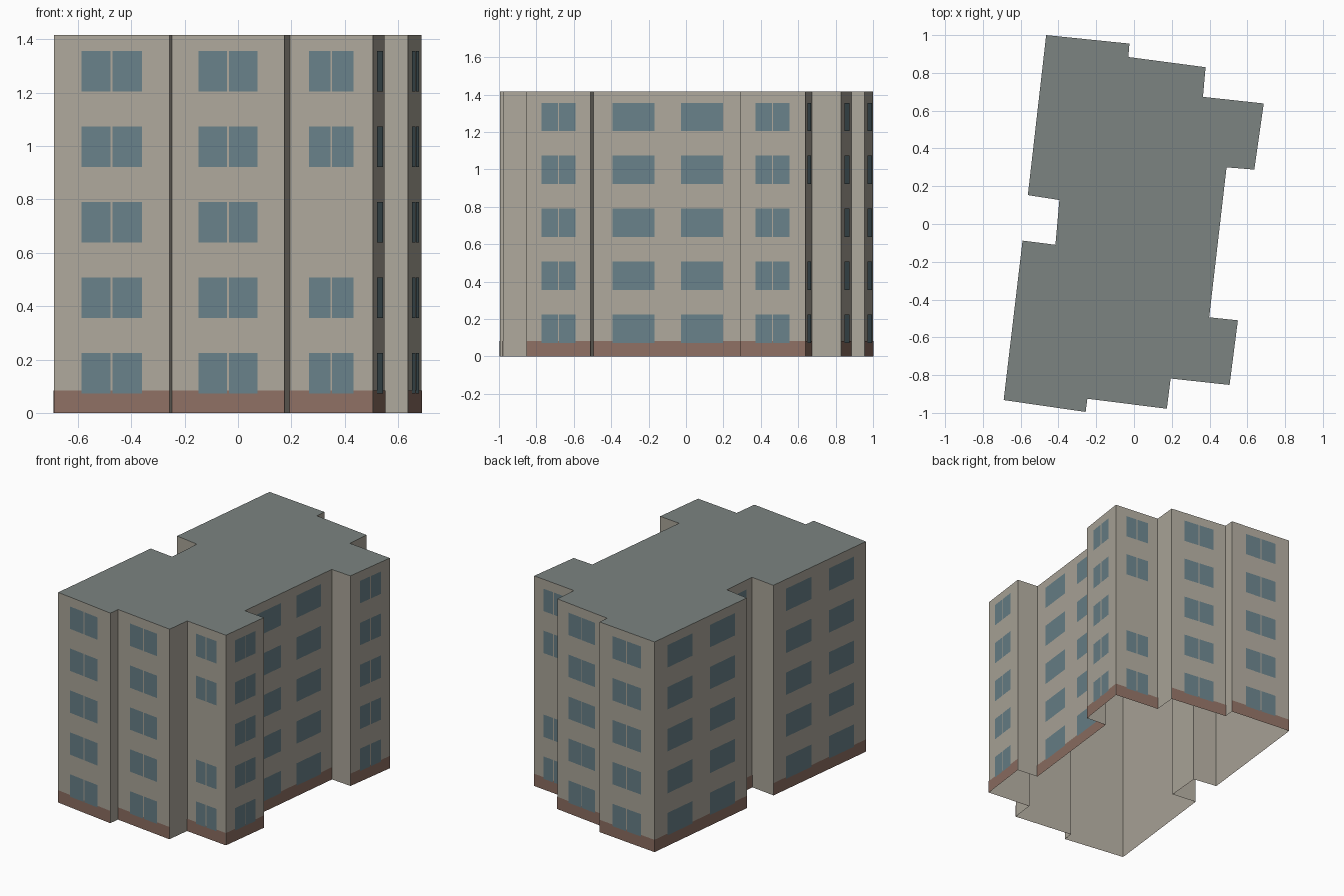
import bpy
from mathutils import Vector

if "Cube" in bpy.data.objects:
    bpy.data.objects.remove(bpy.data.objects["Cube"])

HEIGHT = 1.417
BASE_H = 0.083
FLOORS = 5
PITCH = 0.283
SILL, WIN_H = 0.073, 0.151


def material(name, rgb):
    m = bpy.data.materials.new(name)
    m.diffuse_color = (*rgb, 1)
    m.use_nodes = True
    m.node_tree.nodes["Principled BSDF"].inputs["Base Color"].default_value = m.diffuse_color
    return m


WALL = material("plaster", (0.42, 0.39, 0.33))
ROOF = material("roof_felt", (0.20, 0.23, 0.22))
BRICK = material("brick", (0.27, 0.16, 0.125))
GLASS = material("glass", (0.14, 0.22, 0.25))


def mesh_object(name, verts, faces, mat):
    me = bpy.data.meshes.new(name)
    me.from_pydata(verts, [], faces)
    me.materials.append(mat)
    me.update()
    ob = bpy.data.objects.new(name, me)
    bpy.context.collection.objects.link(ob)
    return ob


def add_quad(store, a, b, s0, s1, z0, z1, off):
    """Upright quad on the wall a-b between distances s0 and s1, pushed outward."""
    d = (b - a).normalized()
    n = Vector((d.y, -d.x)) * off
    p, q = a + d * s0 + n, a + d * s1 + n
    i = len(store[0])
    store[0].extend([(*p, z0), (*q, z0), (*q, z1), (*p, z1)])
    store[1].append((i, i + 1, i + 2, i + 3))


# Footprint, counterclockwise from the front left corner
plan = [Vector(p) for p in [
    (-0.690, -0.932), (-0.256, -0.995), (-0.247, -0.925), (0.174, -0.978),
    (0.194, -0.818), (0.506, -0.852), (0.550, -0.510), (0.398, -0.494),
    (0.490, 0.300), (0.637, 0.288), (0.687, 0.638), (0.365, 0.673),
    (0.379, 0.830), (-0.030, 0.884), (-0.024, 0.955), (-0.465, 1.0),
    (-0.562, 0.153), (-0.395, 0.127), (-0.416, -0.110), (-0.590, -0.088)]]
count = len(plan)

# Walls (open underneath) and flat roof
ring = [(*p, 0) for p in plan] + [(*p, HEIGHT) for p in plan]
mesh_object("walls", ring, [(i, (i + 1) % count, (i + 1) % count + count, i + count)
                            for i in range(count)], WALL)
mesh_object("roof", [(*p, HEIGHT) for p in plan], [tuple(range(count))], ROOF)

# Facades: wall index -> (window centres as fractions, width, panes, floors left blank)
facades = {
    0: ([0.5], 0.23, 2, []),             # front
    2: ([0.5], 0.222, 2, []),
    4: ([0.5], 0.166, 2, [2]),
    5: ([0.5], 0.185, 2, []),            # right
    7: ([0.27, 0.73], 0.226, 1, []),
    9: ([0.5], 0.185, 2, []),
    10: ([0.5], 0.166, 2, [2]),          # back
    12: ([0.5], 0.222, 2, []),
    14: ([0.5], 0.23, 2, []),
    15: ([0.27, 0.73], 0.23, 1, []),     # left
    17: ([0.5], 0.12, 1, []),
    19: ([0.27, 0.73], 0.23, 1, []),
}
band, glass = ([], []), ([], [])
GAP = 0.007
for i, (centres, width, panes, blank) in facades.items():
    a, b = plan[i], plan[(i + 1) % count]
    length = (b - a).length
    add_quad(band, a, b, 0, length, 0, BASE_H, 0.002)
    for floor in range(FLOORS):
        if floor in blank:
            continue
        z = SILL + floor * PITCH
        pane = (width - GAP * (panes - 1)) / panes
        for c in centres:
            for k in range(panes):
                s = c * length - width / 2 + k * (pane + GAP)
                add_quad(glass, a, b, s, s + pane, z, z + WIN_H, 0.004)

# Brick base band and window panes
mesh_object("brick_base", *band, BRICK)
mesh_object("window_panes", *glass, GLASS)
